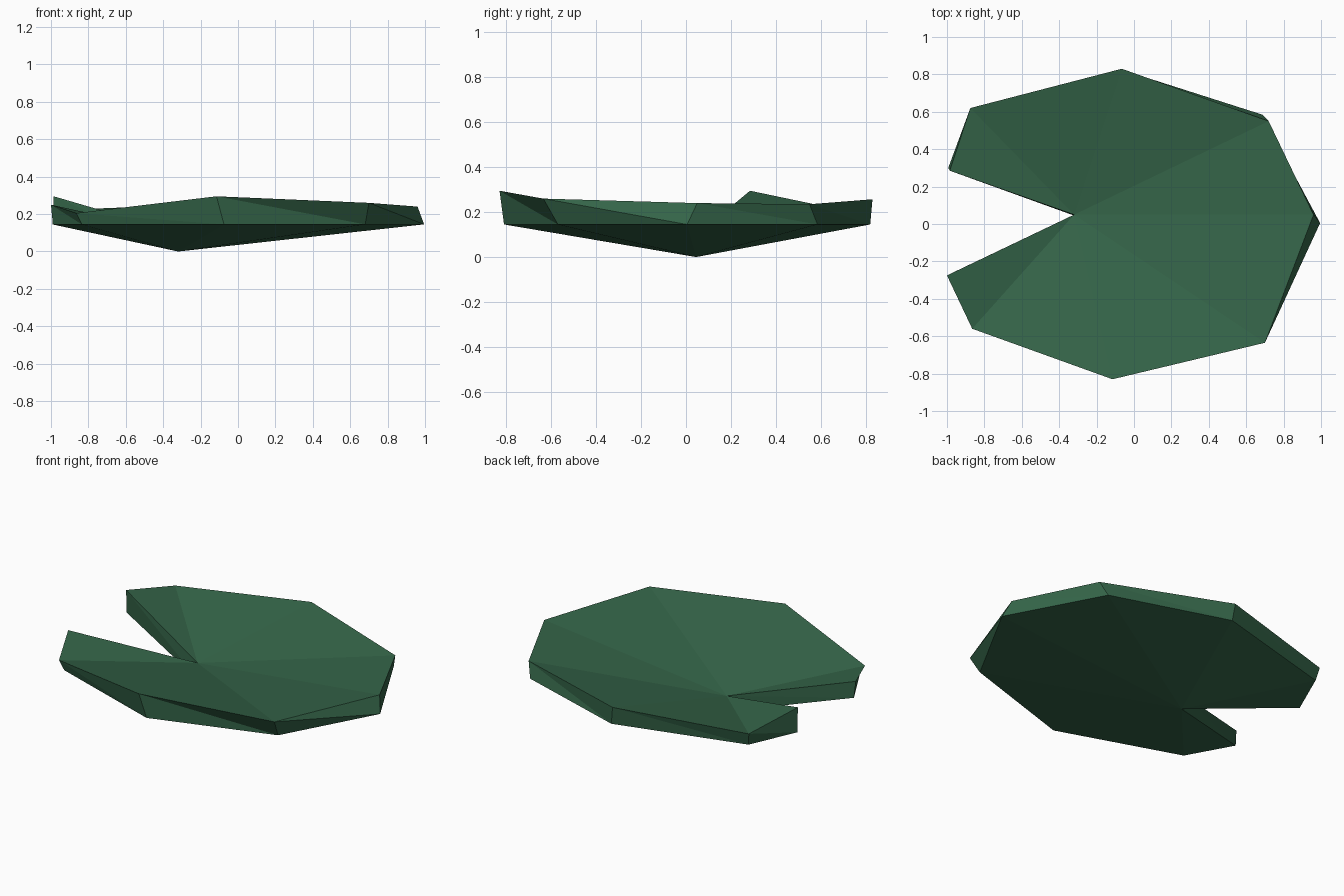
import bpy, bmesh

if "Cube" in bpy.data.objects:
    bpy.data.objects.remove(bpy.data.objects["Cube"])

# Leaf colour
green = bpy.data.materials.new("leaf green")
green.diffuse_color = (0.035, 0.13, 0.066, 1)
green.use_nodes = True
green.node_tree.nodes["Principled BSDF"].inputs["Base Color"].default_value = green.diffuse_color

# Rim, counter-clockwise from the front notch tip to the back notch tip:
# upper x, y, z, then lower x, y
RIM = [
    (-1.00, -0.275, 0.25, -0.99, -0.27),
    (-0.865, -0.56, 0.205, -0.835, -0.55),
    (-0.115, -0.83, 0.295, -0.075, -0.81),
    (0.70, -0.635, 0.26, 0.68, -0.57),
    (0.96, 0.05, 0.24, 0.995, 0.005),
    (0.72, 0.55, 0.235, 0.685, 0.585),
    (-0.065, 0.83, 0.257, -0.05, 0.82),
    (-0.875, 0.62, 0.225, -0.86, 0.60),
    (-0.985, 0.285, 0.295, -0.993, 0.30),
]
LOWER_Z = 0.145

bm = bmesh.new()
top_mid = bm.verts.new((-0.32, 0.05, 0.10))
low_mid = bm.verts.new((-0.32, 0.045, 0.0))
upper = [bm.verts.new(r[:3]) for r in RIM]
lower = [bm.verts.new((r[3], r[4], LOWER_Z)) for r in RIM]


def side(u0, u1, l0, l1):
    """Wall split from the upper start to the lower end."""
    bm.faces.new((u0, l1, u1))
    bm.faces.new((u0, l0, l1))


# Dished top, pointed underside and outer wall
for i in range(len(RIM) - 1):
    bm.faces.new((top_mid, upper[i], upper[i + 1]))
    bm.faces.new((low_mid, lower[i + 1], lower[i]))
    side(upper[i], upper[i + 1], lower[i], lower[i + 1])

# Two walls of the notch
side(top_mid, upper[0], low_mid, lower[0])
side(upper[-1], top_mid, lower[-1], low_mid)

bmesh.ops.recalc_face_normals(bm, faces=bm.faces[:])
mesh = bpy.data.meshes.new("lily_pad")
bm.to_mesh(mesh)
bm.free()
mesh.materials.append(green)
bpy.context.collection.objects.link(bpy.data.objects.new("lily_pad", mesh))
